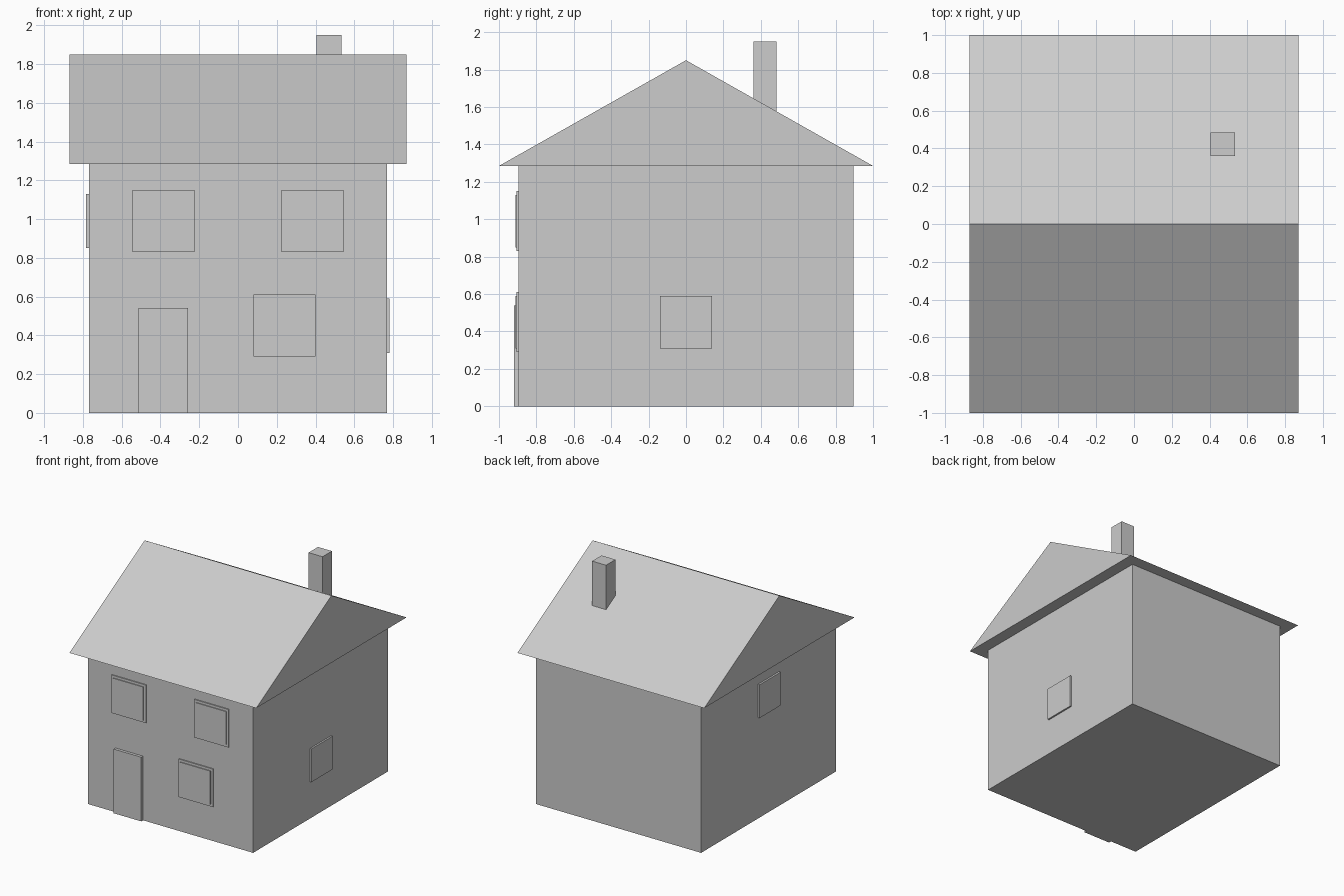
import bpy
import bmesh

default = bpy.data.objects.get("Cube")
if default:
    bpy.data.objects.remove(default, do_unlink=True)

# Single flat colour
GREY = (0.604, 0.604, 0.604, 1.0)
grey = bpy.data.materials.new("light_grey")
grey.use_nodes = True
grey.diffuse_color = GREY
grey.node_tree.nodes["Principled BSDF"].inputs["Base Color"].default_value = GREY


def finish(name, bm):
    bmesh.ops.recalc_face_normals(bm, faces=bm.faces)
    mesh = bpy.data.meshes.new(name)
    bm.to_mesh(mesh)
    bm.free()
    mesh.materials.append(grey)
    obj = bpy.data.objects.new(name, mesh)
    bpy.context.collection.objects.link(obj)
    return obj


def box(name, low, high):
    """Box spanning two opposite corners."""
    bm = bmesh.new()
    bmesh.ops.create_cube(bm, size=1)
    for v in bm.verts:
        for i in range(3):
            v.co[i] = low[i] if v.co[i] < 0 else high[i]
    return finish(name, bm)


def prism(name, profile, half_length):
    """Extrude a (y, z) profile along x."""
    bm = bmesh.new()
    face = bm.faces.new([bm.verts.new((-half_length, y, z)) for y, z in profile])
    new = bmesh.ops.extrude_face_region(bm, geom=[face])["geom"]
    verts = [e for e in new if isinstance(e, bmesh.types.BMVert)]
    bmesh.ops.translate(bm, verts=verts, vec=(2 * half_length, 0, 0))
    return finish(name, bm)


WALL_X, WALL_Y, EAVES, RIDGE = 0.768, 0.896, 1.285, 1.85
UPPER, LOWER = 0.99, 0.45          # window centre heights
FRAME, PANE = 0.16, 0.14           # window half sizes

# Main body, roof and chimney
box("walls", (-WALL_X, -WALL_Y, 0), (WALL_X, WALL_Y, EAVES))
prism("gable_roof", [(-1, EAVES), (1, EAVES), (0, RIDGE)], 0.87)
box("chimney", (0.405, 0.36, 1.4), (0.535, 0.485, 1.95))

# Door
box("front_door", (-0.513, -0.92, 0), (-0.257, -WALL_Y, 0.54))

# Front windows: a frame plate with a slightly raised pane
for label, x, z in (("upper_right", -0.385, UPPER),
                    ("upper_left", 0.385, UPPER),
                    ("lower_left", 0.24, LOWER)):
    for part, half, depth in (("frame", FRAME, 0.009), ("pane", PANE, 0.016)):
        box(f"{label}_window_{part}",
            (x - half, -WALL_Y - depth, z - half),
            (x + half, -WALL_Y, z + half))

# Side windows: plain raised panes
box("left_side_window", (WALL_X, -PANE, LOWER - PANE), (0.782, PANE, LOWER + PANE))
box("right_side_window", (-0.784, -PANE, UPPER - PANE), (-WALL_X, PANE, UPPER + PANE))
